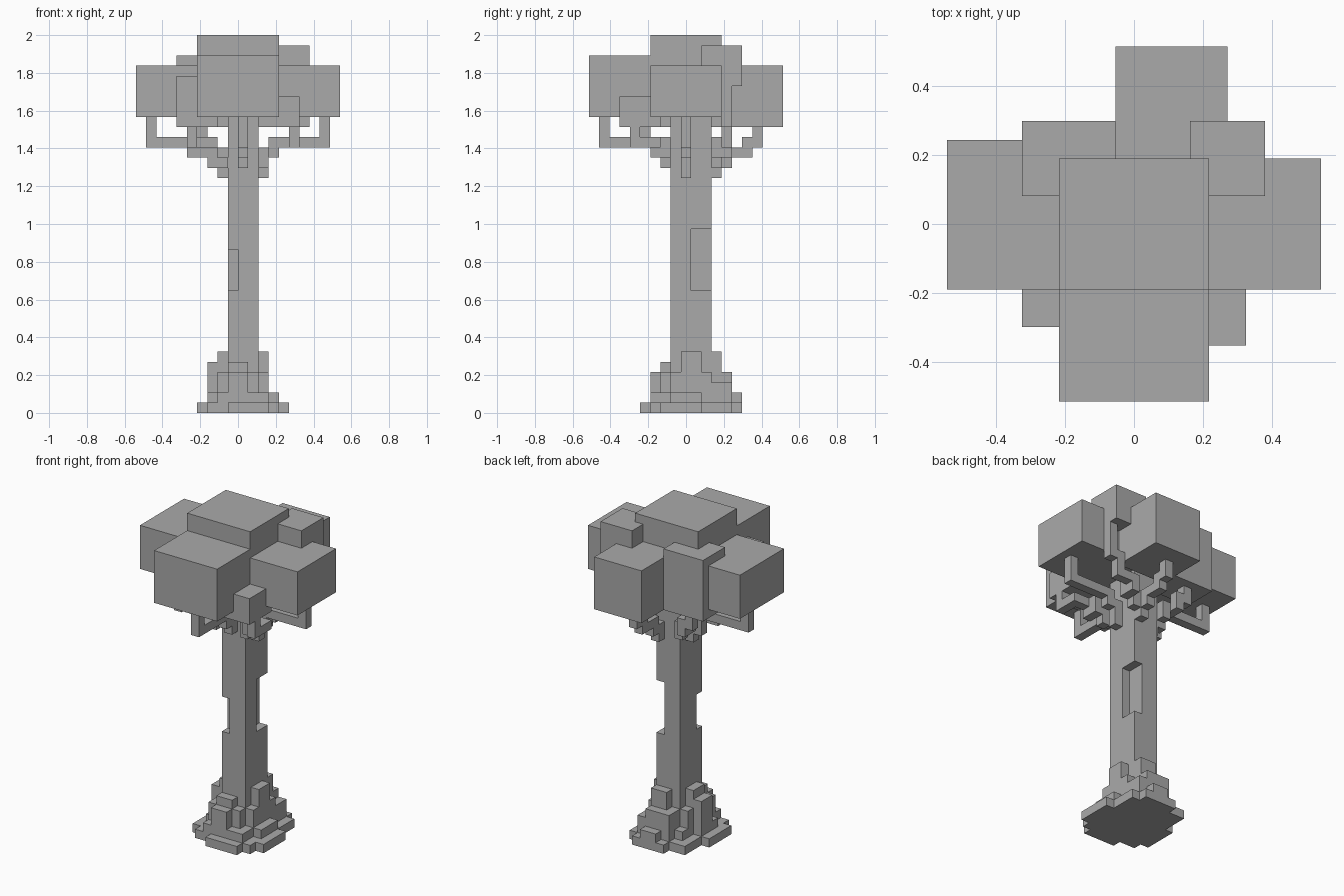
import bpy
import bmesh
from mathutils import Vector

if "Cube" in bpy.data.objects:
    bpy.data.objects.remove(bpy.data.objects["Cube"], do_unlink=True)

UNIT = 2 / 37  # size of one block

grey = bpy.data.materials.new("stone_grey")
grey.use_nodes = True
grey.diffuse_color = (0.4, 0.4, 0.4, 1)
grey.node_tree.nodes["Principled BSDF"].inputs["Base Color"].default_value = grey.diffuse_color

parts = {}


def box(x, y, z):
    """Set of block cells filling a range on each axis."""
    return {(i, j, k) for i in range(*x) for j in range(*y) for k in range(*z)}


def limb(*points):
    """One-block-thick branch running through corner cells."""
    cells = set()
    for start, end in zip(points, points[1:]):
        spans = [(min(a, b), max(a, b) + 1) for a, b in zip(start, end)]
        cells |= box(*spans)
    return cells


def build(name, cells, solid):
    """Mesh only the outside faces of the cells and merge flat areas."""
    bm = bmesh.new()
    for cell in cells:
        for axis in range(3):
            for side in (0, 1):
                beside = list(cell)
                beside[axis] += 2 * side - 1
                if tuple(beside) in solid:
                    continue
                u, v = (axis + 1) % 3, (axis + 2) % 3
                corners = []
                for du, dv in ((0, 0), (1, 0), (1, 1), (0, 1)):
                    p = Vector(cell)
                    p[axis] += side
                    p[u] += du
                    p[v] += dv
                    p.y -= 0.5
                    corners.append(bm.verts.new(p * UNIT))
                bm.faces.new(corners if side else corners[::-1])
    bmesh.ops.remove_doubles(bm, verts=bm.verts, dist=UNIT / 100)
    bmesh.ops.dissolve_limit(bm, angle_limit=0.01, verts=bm.verts, edges=bm.edges)
    mesh = bpy.data.meshes.new(name)
    bm.to_mesh(mesh)
    bm.free()
    mesh.materials.append(grey)
    bpy.context.collection.objects.link(bpy.data.objects.new(name, mesh))


# Trunk with two worn corners
parts["trunk"] = box(x=(-1, 2), y=(-1, 3), z=(0, 29))
parts["trunk"] -= box(x=(-1, 0), y=(-1, 0), z=(12, 16))
parts["trunk"] -= box(x=(1, 2), y=(1, 3), z=(12, 18))

# Stepped roots
parts["root_foot"] = (
    box(x=(-4, 5), y=(-2, 2), z=(0, 1))
    | box(x=(-1, 3), y=(-4, 6), z=(0, 1))
    | box(x=(-3, 4), y=(-3, 5), z=(0, 1))
    | box(x=(-3, 4), y=(-1, 2), z=(0, 2))
    | box(x=(-2, 3), y=(-3, 4), z=(0, 2))
)
parts["front_root"] = (
    box(x=(-1, 1), y=(-3, -1), z=(0, 4))
    | box(x=(-2, 2), y=(-2, -1), z=(0, 4))
    | box(x=(-1, 1), y=(-2, -1), z=(0, 5))
)
parts["side_roots"] = (
    box(x=(-2, 3), y=(-1, 3), z=(0, 4))
    | box(x=(-3, 3), y=(0, 2), z=(0, 5))
    | box(x=(-2, 3), y=(0, 2), z=(0, 6))
)
parts["back_root"] = (
    box(x=(0, 2), y=(3, 6), z=(0, 2))
    | box(x=(1, 3), y=(3, 5), z=(0, 3))
    | box(x=(-1, 2), y=(3, 5), z=(0, 4))
    | box(x=(0, 2), y=(3, 4), z=(0, 6))
)

# Straight branches
parts["left_branch"] = limb(
    (2, 0, 23), (2, 0, 25), (3, 0, 25), (3, 0, 26), (8, 0, 26), (8, 0, 28))
parts["right_branch"] = limb(
    (-2, 1, 23), (-2, 1, 24), (-3, 1, 24), (-3, 1, 26), (-9, 1, 26), (-9, 1, 28))
parts["front_branch"] = limb(
    (0, -2, 24), (0, -2, 25), (0, -3, 25), (0, -3, 26), (0, -8, 26), (0, -8, 28))
parts["back_branch"] = limb(
    (1, 3, 23), (1, 3, 24), (1, 4, 24), (1, 4, 25), (1, 6, 25), (1, 6, 26),
    (1, 7, 26), (1, 7, 28))

# Diagonal branches
parts["front_left_branch"] = limb(
    (2, -2, 24), (2, -2, 25), (3, -2, 25), (3, -3, 26), (5, -3, 26),
    (5, -5, 26), (5, -5, 27))
parts["front_right_branch"] = limb(
    (-2, -2, 24), (-3, -2, 24), (-3, -2, 25), (-5, -2, 25), (-5, -2, 26),
    (-5, -4, 26), (-5, -4, 27))
parts["back_right_branch"] = limb(
    (-2, 3, 24), (-2, 3, 25), (-3, 3, 25), (-3, 4, 25), (-3, 4, 26),
    (-4, 4, 26), (-4, 4, 27))
parts["back_left_branch"] = limb(
    (2, 3, 24), (2, 3, 25), (3, 3, 25), (3, 4, 26), (5, 4, 26),
    (5, 4, 28), (6, 4, 28), (6, 4, 31))

# Foliage blocks
parts["crown_foliage"] = box(x=(-4, 4), y=(-3, 4), z=(29, 37))
parts["front_foliage"] = box(x=(-4, 4), y=(-9, -3), z=(29, 35))
parts["back_foliage"] = box(x=(-1, 5), y=(4, 10), z=(28, 34))
parts["left_foliage"] = box(x=(4, 10), y=(-3, 4), z=(29, 34))
parts["right_foliage"] = box(x=(-10, -4), y=(-3, 5), z=(29, 34))
parts["front_left_foliage"] = box(x=(2, 6), y=(-6, -2), z=(28, 31))
parts["front_right_foliage"] = box(x=(-6, -2), y=(-5, -1), z=(28, 33))
parts["back_left_foliage"] = box(x=(3, 7), y=(2, 6), z=(32, 36))
parts["back_right_foliage"] = box(x=(-6, -1), y=(2, 6), z=(28, 35))

# Build every part, hiding faces buried in its neighbours
solid = set().union(*parts.values())
used = set()
for part_name, part_cells in parts.items():
    build(part_name, part_cells - used, solid)
    used |= part_cells
